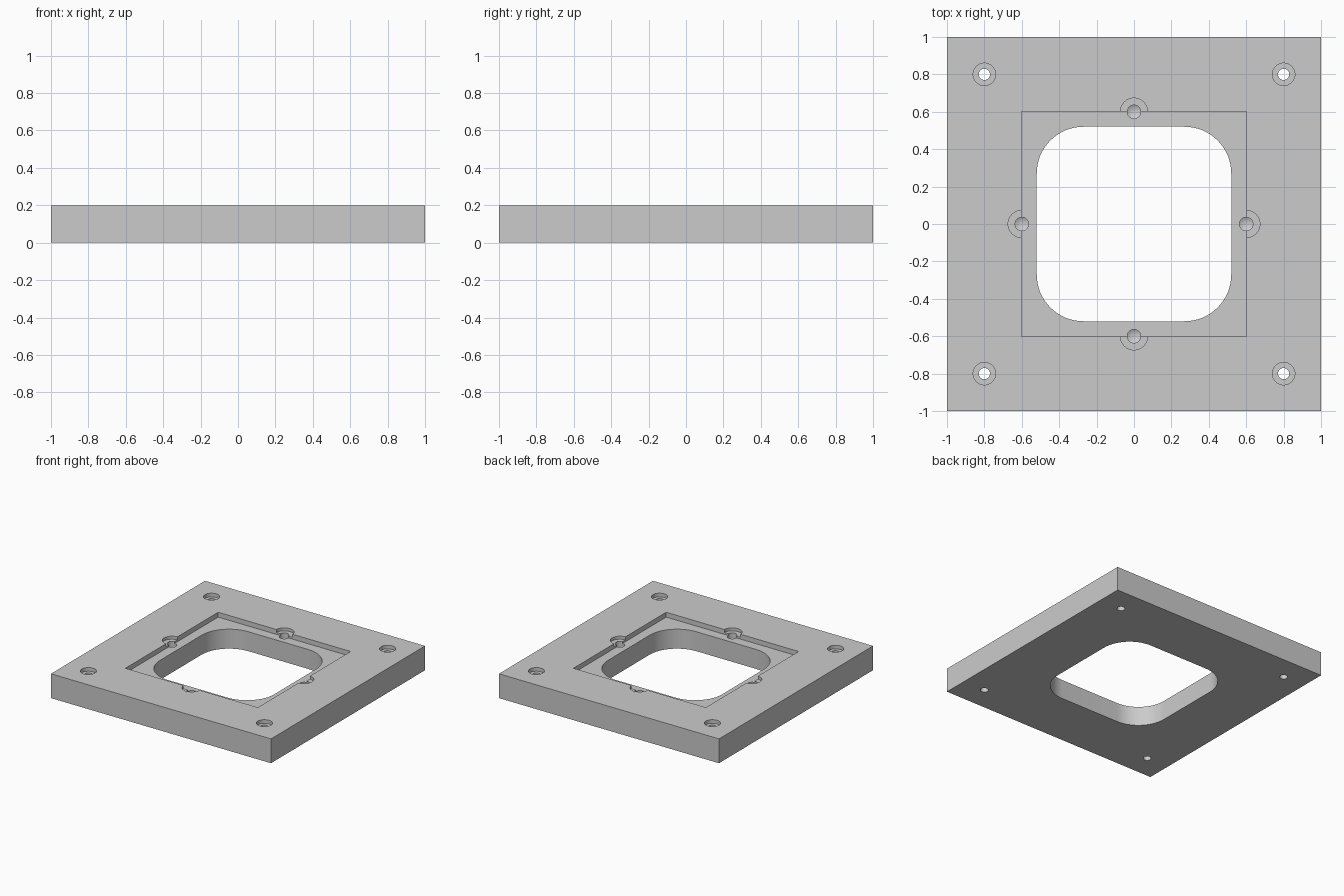
import bpy
import bmesh
from math import cos, sin, pi, radians

if "Cube" in bpy.data.objects:
    bpy.data.objects.remove(bpy.data.objects["Cube"])

TOP = 0.2


def prism(name, outline, z0, z1):
    """Extrude a closed 2D outline between two heights."""
    bm = bmesh.new()
    face = bm.faces.new([bm.verts.new((x, y, z0)) for x, y in outline])
    ext = bmesh.ops.extrude_face_region(bm, geom=[face])
    for v in ext["geom"]:
        if isinstance(v, bmesh.types.BMVert):
            v.co.z = z1
    bmesh.ops.recalc_face_normals(bm, faces=bm.faces)
    mesh = bpy.data.meshes.new(name)
    bm.to_mesh(mesh)
    bm.free()
    obj = bpy.data.objects.new(name, mesh)
    bpy.context.collection.objects.link(obj)
    return obj


def rounded_square(half, r=0.0, steps=16):
    if r == 0:
        return [(half, half), (-half, half), (-half, -half), (half, -half)]
    pts = []
    for q, (sx, sy) in enumerate([(1, 1), (-1, 1), (-1, -1), (1, -1)]):
        for i in range(steps + 1):
            a = (q + i / steps) * pi / 2
            pts.append((sx * (half - r) + r * cos(a), sy * (half - r) + r * sin(a)))
    return pts


def circle(x, y, r, n=48):
    return [(x + r * cos(2 * pi * i / n), y + r * sin(2 * pi * i / n)) for i in range(n)]


def cut(target, cutter):
    cutter.hide_render = True
    mod = target.modifiers.new("cut", 'BOOLEAN')
    mod.operation = 'DIFFERENCE'
    mod.solver = 'EXACT'
    mod.object = cutter
    bpy.context.view_layer.objects.active = target
    bpy.ops.object.modifier_apply(modifier=mod.name)
    bpy.data.objects.remove(cutter)


def drill(name, x, y, r, z_cone, z_tip):
    """Blind-hole cutter with a conical drill point."""
    obj = prism(name, circle(x, y, r), z_cone, 0.3)
    bm = bmesh.new()
    bm.from_mesh(obj.data)
    bottom = min(bm.faces, key=lambda f: f.calc_center_median().z)
    tip = bmesh.ops.poke(bm, faces=[bottom])["verts"][0]
    tip.co = (x, y, z_tip)
    bm.to_mesh(obj.data)
    bm.free()
    return obj


# Square plate
plate = prism("mounting_plate", rounded_square(1.0), 0, TOP)

# Shallow square pocket and rounded central window
cut(plate, prism("pocket_cutter", rounded_square(0.602), TOP - 0.04, 0.3))
cut(plate, prism("window_cutter", rounded_square(0.52, 0.25), -0.1, 0.3))

# Counterbored through holes at the corners
for sx in (-1, 1):
    for sy in (-1, 1):
        x, y = 0.8 * sx, 0.8 * sy
        cut(plate, prism("counterbore_cutter", circle(x, y, 0.06), TOP - 0.03, 0.3))
        cut(plate, prism("hole_cutter", circle(x, y, 0.03), -0.1, 0.3))

# Counterbored blind holes on the pocket edges
for x, y in ((0.6, 0), (-0.6, 0), (0, 0.6), (0, -0.6)):
    cut(plate, prism("edge_bore_cutter", circle(x, y, 0.073), TOP - 0.025, 0.3))
    cut(plate, drill("edge_hole_cutter", x, y, 0.036, 0.1, 0.08))

bpy.ops.object.select_all(action='DESELECT')
plate.select_set(True)
bpy.context.view_layer.objects.active = plate
bpy.ops.object.shade_smooth_by_angle(angle=radians(30))
